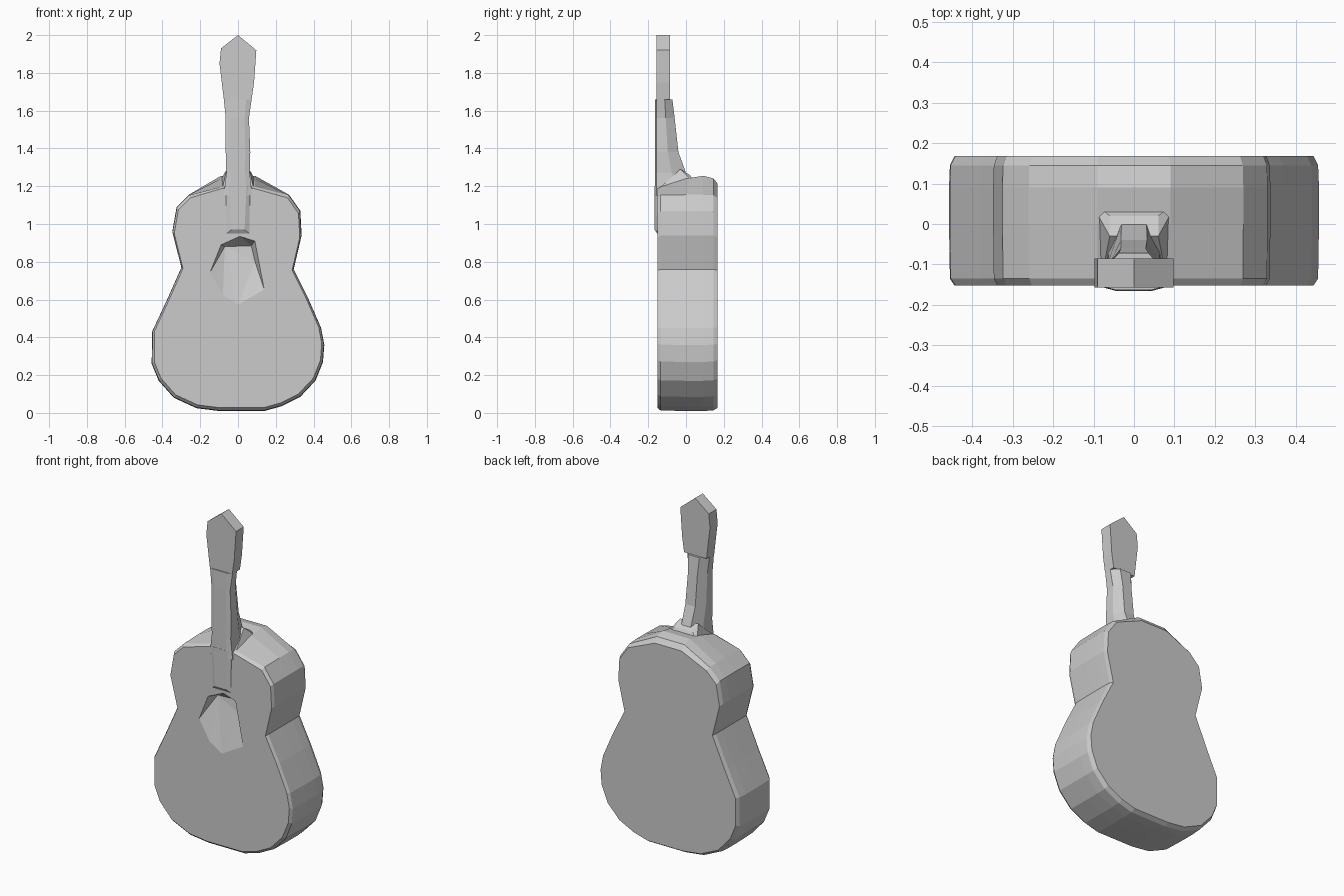
import bpy, bmesh

cube = bpy.data.objects.get("Cube")
if cube:
    bpy.data.objects.remove(cube)

grey = bpy.data.materials.new("plain_grey")
grey.use_nodes = True
COLOUR = (0.6, 0.6, 0.6, 1)
grey.diffuse_color = COLOUR
grey.node_tree.nodes["Principled BSDF"].inputs["Base Color"].default_value = COLOUR


def finish(name, bm):
    bmesh.ops.recalc_face_normals(bm, faces=bm.faces)
    mesh = bpy.data.meshes.new(name)
    bm.to_mesh(mesh)
    bm.free()
    mesh.materials.append(grey)
    obj = bpy.data.objects.new(name, mesh)
    bpy.context.collection.objects.link(obj)
    return obj


def loft(name, rings):
    """Join equal-length rings of points and cap both ends."""
    bm = bmesh.new()
    loops = [[bm.verts.new(p) for p in ring] for ring in rings]
    for a, b in zip(loops, loops[1:]):
        for i in range(len(a)):
            j = (i + 1) % len(a)
            bm.faces.new((a[i], a[j], b[j], b[i]))
    bm.faces.new(loops[0])
    bm.faces.new(loops[-1])
    return finish(name, bm)


def hull(name, points):
    bm = bmesh.new()
    for p in points:
        bm.verts.new(p)
    bmesh.ops.convex_hull(bm, input=bm.verts)
    return finish(name, bm)


# Body: waisted outline lofted from front to back with softened rims
right_side = [(0.14, 0.01), (0.23, 0.035), (0.33, 0.085), (0.41, 0.17), (0.45, 0.27),
              (0.457, 0.36), (0.44, 0.45), (0.37, 0.61), (0.295, 0.76), (0.337, 0.94),
              (0.33, 1.07), (0.27, 1.155), (0.09, 1.195)]
left_side = [(-0.09, 1.195), (-0.26, 1.155), (-0.325, 1.09), (-0.348, 0.96), (-0.30, 0.77),
             (-0.38, 0.59), (-0.455, 0.43), (-0.457, 0.26), (-0.42, 0.17),
             (-0.34, 0.08), (-0.22, 0.025), (-0.1, 0.01)]
outline = right_side + left_side


def body_ring(y, scale, lift):
    ring = []
    for x, z in outline:
        raised = lift if z > 1.17 else 0
        ring.append((x * scale, y, 0.6 + (z - 0.6) * scale + raised))
    return ring


body = loft("body", [body_ring(-0.152, 0.97, 0.01), body_ring(-0.135, 0.995, 0.005),
                     body_ring(0.0, 1.0, 0.045), body_ring(0.09, 1.0, 0.06),
                     body_ring(0.145, 0.995, 0.05), body_ring(0.168, 0.97, 0.035)])

# Sound hole: scoop that is deep under its upper lip and fades out below
scoop = hull("sound_hole_cutter", [
    (x, y, z) for x, z in [(-0.15, 0.74), (-0.09, 0.89), (0.01, 0.935), (0.09, 0.91),
                           (0.14, 0.65), (0.0, 0.57), (-0.08, 0.62)] for y in (-0.2, -0.153)
] + [(-0.07, -0.09, 0.88), (0.07, -0.09, 0.885), (0.09, -0.1, 0.8)])
scoop.hide_render = True
scoop.hide_viewport = True
scoop.display_type = 'WIRE'
cut = body.modifiers.new("sound_hole", 'BOOLEAN')
cut.operation = 'DIFFERENCE'
cut.solver = 'EXACT'
cut.object = scoop


# Neck and head: flat front, faceted back, flaring to a pointed head
def neck_ring(z, left, right, front, back):
    shoulder = front + (back - front) * 0.55
    return [(-left, front + 0.008, z), (-left * 0.6, front, z), (right * 0.6, front, z),
            (right, front + 0.008, z), (right, shoulder, z), (right * 0.5, back, z),
            (-left * 0.5, back, z), (-left, shoulder, z)]


loft("neck", [neck_ring(*s) for s in [
    (1.15, 0.075, 0.075, -0.165, 0.03), (1.27, 0.062, 0.062, -0.165, 0.0),
    (1.38, 0.065, 0.065, -0.165, -0.04), (1.56, 0.065, 0.058, -0.165, -0.06),
    (1.66, 0.075, 0.072, -0.163, -0.072)]])
head = [(-0.075, 1.66), (0.072, 1.66), (0.085, 1.75), (0.097, 1.92), (0.0, 2.0),
        (-0.09, 1.93), (-0.098, 1.85)]
loft("head", [[(x, y, z) for x, z in head] for y in (-0.157, -0.085)])

# Fingerboard end lying on the body, fading into the front
hull("fingerboard_end", [(s * x, y, z) for s in (-1, 1) for x, y, z in [
    (0.06, -0.158, 1.2), (0.045, -0.166, 1.2), (0.035, -0.166, 0.97),
    (0.06, -0.153, 0.95), (0.07, -0.14, 1.2), (0.05, -0.14, 0.95)]])

# Heel: ridge joining the neck to the top of the body
hull("heel", [(-0.08, -0.13, 1.2), (0.08, -0.13, 1.2), (-0.06, -0.03, 1.29),
              (0.06, -0.03, 1.29), (-0.06, 0.02, 1.26), (0.06, 0.02, 1.26),
              (-0.11, 0.06, 1.2), (0.11, 0.06, 1.2)])
